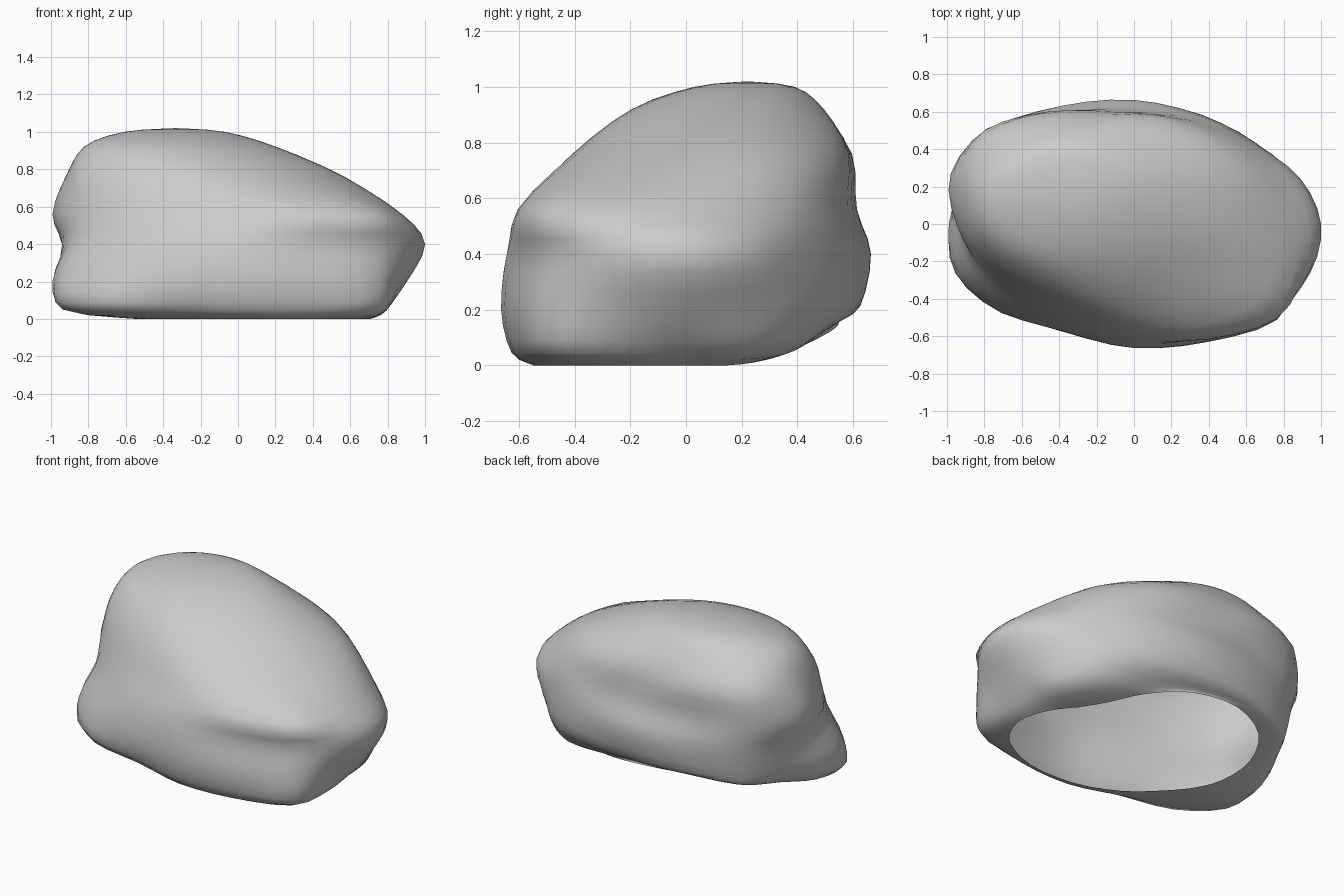
import bpy, bmesh
from math import sin, cos, tau

if "Cube" in bpy.data.objects:
    bpy.data.objects.remove(bpy.data.objects["Cube"])

# Boulder cross-sections: (height, centre x, centre y, radii every 22.5 degrees)
# radii are in a space where y is squashed by DEPTH
DEPTH, N, SUB = 0.67, 16, 3
ANGLES = [tau * k / N for k in range(N)]
# The open rim is a slanted oval that rises toward the back left
RIM = [.73 + .14 * cos(2 * (a - 2.1)) for a in ANGLES]
LIFT = [.16 * max(0, cos(a - 2.0)) ** 2 for a in ANGLES]
SECTIONS = [
    (0.00, 0, 0, RIM),
    (0.045, 0, 0, [.77, .80, .81, .76, .80, .90, 1.0, .90, .92, .99, .97, .87, .93, .97, 1.05, .86]),
    (0.20, 0, 0, [.90, .89, .91, .92, .93, .98, 1.03, .97, .99, 1.02, .98, .94, .99, 1.02, 1.08, .95]),
    (0.40, 0, 0, [1.0, .96, .91, .94, .99, 1.02, 1.07, 1.0, .93, .92, .88, .89, .96, .98, 1.04, 1.02]),
    (0.56, 0, 0, [.87, .85, .87, .89, .91, .97, 1.09, 1.06, .95, .87, .80, .79, .86, .97, 1.04, .93]),
    (0.76, -.2, .08, [.77, .79, .80, .79, .76, .82, .85, .77, .71, .70, .67, .67, .72, .76, .78, .78]),
    (0.92, -.35, .15, [.515 + .04 * cos(a) for a in ANGLES]),
    (1.00, -.34, .21, [0.27] * N),
    (1.02, -.33, .22, [0.0] * N),
]


def spline(a, b, c, d, t):
    return b + 0.5 * t * (c - a + t * (2*a - 5*b + 4*c - d + t * (3*(b - c) + d - a)))


def blend(pts, i, t, closed):
    n = len(pts)
    pick = [pts[(i + k) % n] if closed else pts[max(0, min(n - 1, i + k))] for k in (-1, 0, 1, 2)]
    return [spline(*v, t) for v in zip(*pick)]


# Smooth closed ring for each section
rings = []
for z, cx, cy, radii in SECTIONS:
    share = max(0, 1 - z / 0.22)
    pts = [(cx + r * cos(a), cy + DEPTH * r * sin(a), z + share * up)
           for r, a, up in zip(radii, ANGLES, LIFT)]
    rings.append([blend(pts, i, s / SUB, True) for i in range(N) for s in range(SUB)])

# Smooth vertical columns through the rings
columns = []
for col in zip(*rings):
    c = [blend(col, i, s / SUB, False) for i in range(len(col) - 1) for s in range(SUB)]
    columns.append([(x, y, max(z, 0)) for x, y, z in c])

# Skin the shell, leaving the underside open
bm = bmesh.new()
grid = [[bm.verts.new(p) for p in c] for c in columns]
top = bm.verts.new((-.33, .22, 1.02))
for i, a in enumerate(grid):
    b = grid[(i + 1) % len(grid)]
    for j in range(len(a) - 1):
        bm.faces.new((a[j], b[j], b[j + 1], a[j + 1]))
    bm.faces.new((a[-1], b[-1], top))
for f in bm.faces:
    f.smooth = True
bm.normal_update()
mesh = bpy.data.meshes.new("boulder")
bm.to_mesh(mesh)
bm.free()
bpy.context.collection.objects.link(bpy.data.objects.new("boulder", mesh))
